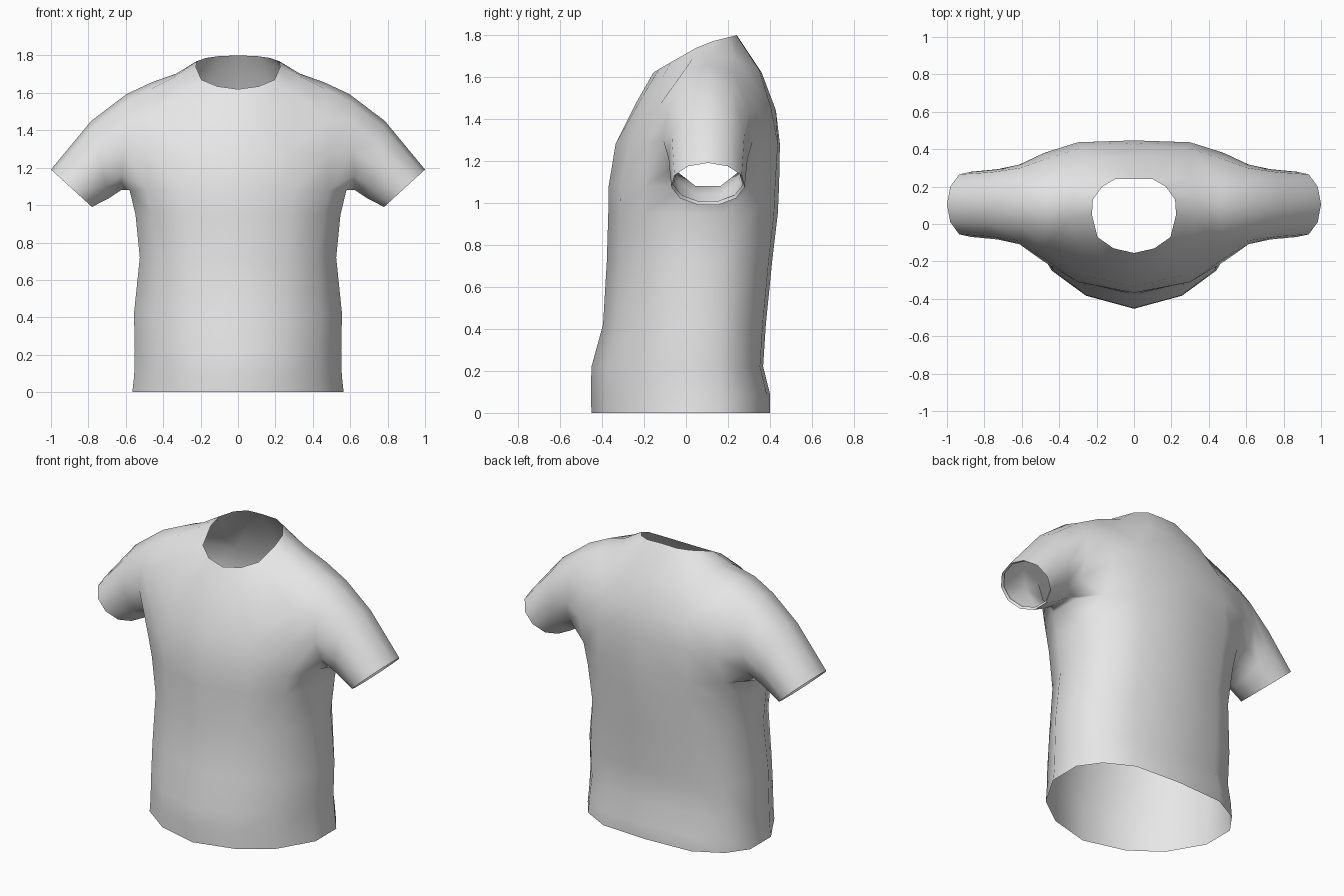
import bpy
import bmesh
from math import sin, cos, pi

cube = bpy.data.objects.get("Cube")
if cube:
    bpy.data.objects.remove(cube, do_unlink=True)

cloth = bpy.data.materials.new("light grey cloth")
cloth.use_nodes = True
grey = (0.8, 0.8, 0.8, 1)
cloth.diffuse_color = grey
cloth.node_tree.nodes["Principled BSDF"].inputs["Base Color"].default_value = grey

bm = bmesh.new()
MID_Y = 0.08


def points(coords):
    return [bm.verts.new(c) for c in coords]


def bridge(lower, upper, closed=False):
    """Join two equally long chains of vertices with quads."""
    count = len(lower)
    for i in range(count if closed else count - 1):
        j = (i + 1) % count
        bm.faces.new((lower[i], lower[j], upper[j], upper[i]))


# Torso: half rings running from centre front round the side to centre back
outline = [(0, -1), (0.52, -0.87), (0.84, -0.62), (1, -0.22),
           (1, 0.28), (0.84, 0.67), (0.54, 0.95), (0, 1)]
# height, half width, front y, back y, narrowing of the front
levels = [(0, 0.565, -0.45, 0.4, 0.06), (0.09, 0.555, -0.453, 0.4, 0.06),
          (0.22, 0.552, -0.45, 0.367, 0.06), (0.42, 0.556, -0.395, 0.38, 0.04),
          (0.72, 0.525, -0.377, 0.41, 0.02), (0.95, 0.548, -0.37, 0.437, 0),
          (1.08, 0.58, -0.368, 0.443, 0)]
rings = []
for z, width, front, back, pinch in levels:
    ring = []
    for u, v in outline:
        reach = MID_Y - front if v < 0 else back - MID_Y
        if u > 0 and v < -0.5:
            u -= pinch
        ring.append((u * width, MID_Y + v * reach, z))
    rings.append(points(ring))
for lower, upper in zip(rings, rings[1:]):
    bridge(lower, upper)
chest = rings[-1]

# Armhole edge from the front, over the shoulder, to the back
arm = points([(0.48, -0.185, 1.28), (0.48, -0.13, 1.46), (0.47, -0.015, 1.62),
              (0.46, 0.1, 1.657), (0.46, 0.225, 1.625), (0.48, 0.345, 1.45),
              (0.48, 0.38, 1.27)])

# Neck opening and the yoke loop around it, front to back
neck = points([(0, -0.155, 1.62), (0.11, -0.13, 1.635), (0.195, -0.07, 1.67),
               (0.225, 0.05, 1.738), (0.22, 0.13, 1.77), (0.17, 0.2, 1.787),
               (0.1, 0.24, 1.797), (0, 0.24, 1.8)])
yoke = points([(0, -0.235, 1.48), (0.17, -0.21, 1.5), (0.3, -0.11, 1.6),
               (0.34, 0.03, 1.685), (0.33, 0.13, 1.703), (0.3, 0.24, 1.68),
               (0.18, 0.35, 1.63), (0, 0.36, 1.62)])
bridge(yoke, neck)

# Front panel
front_row = points([(0, -0.335, 1.28), (0.28, -0.27, 1.28)]) + [arm[0]]
bridge(chest[:3], front_row)
bridge(front_row[:2], yoke[:2])
bm.faces.new((front_row[1], yoke[2], yoke[1]))
bm.faces.new((front_row[1], arm[0], arm[1], yoke[2]))

# Shoulder strip
bridge(arm[1:5], yoke[2:6])

# Back panel
low_row = [arm[6]] + points([(0.3, 0.437, 1.28), (0, 0.447, 1.28)])
high_row = [arm[5]] + points([(0.29, 0.405, 1.45), (0, 0.428, 1.44)])
bridge(chest[5:], low_row)
bridge(low_row, high_row)
bridge(high_row[1:], yoke[6:])
bm.faces.new((high_row[1], yoke[6], yoke[5]))
bm.faces.new((arm[4], arm[5], high_row[1], yoke[5]))

# Sleeve: tilted elliptical rings from the armhole to the cuff and its lip
loop = arm[3:] + [chest[5], chest[4], chest[3], chest[2]] + arm[:3]
# centre x, centre z, half height along x and z, half depth
sections = [(0.61, 1.332, -0.015, 0.262, 0.215),
            (0.735, 1.24, 0.05, 0.21, 0.19),
            (0.888, 1.088, 0.112, 0.102, 0.176),
            (0.878, 1.098, 0.104, 0.094, 0.166)]
for x, z, tilt_x, tilt_z, depth in sections:
    section = []
    for i in range(len(loop)):
        a = 2 * pi * i / len(loop)
        section.append((x + tilt_x * cos(a), 0.105 + depth * sin(a),
                        z + tilt_z * cos(a)))
    section = points(section)
    bridge(loop, section, closed=True)
    loop = section

# Turn all faces outward
bmesh.ops.recalc_face_normals(bm, faces=bm.faces[:])
bm.faces.ensure_lookup_table()
if bm.faces[0].normal.y > 0:
    bmesh.ops.reverse_faces(bm, faces=bm.faces[:])
for face in bm.faces:
    face.smooth = True

mesh = bpy.data.meshes.new("shirt")
bm.to_mesh(mesh)
bm.free()
mesh.materials.append(cloth)
mesh.set_sharp_from_angle(angle=pi / 3)
shirt = bpy.data.objects.new("shirt", mesh)
bpy.context.collection.objects.link(shirt)

# The other half
mirror = shirt.modifiers.new("Mirror", 'MIRROR')
mirror.use_axis[0] = True
mirror.use_mirror_merge = True
mirror.merge_threshold = 0.001
